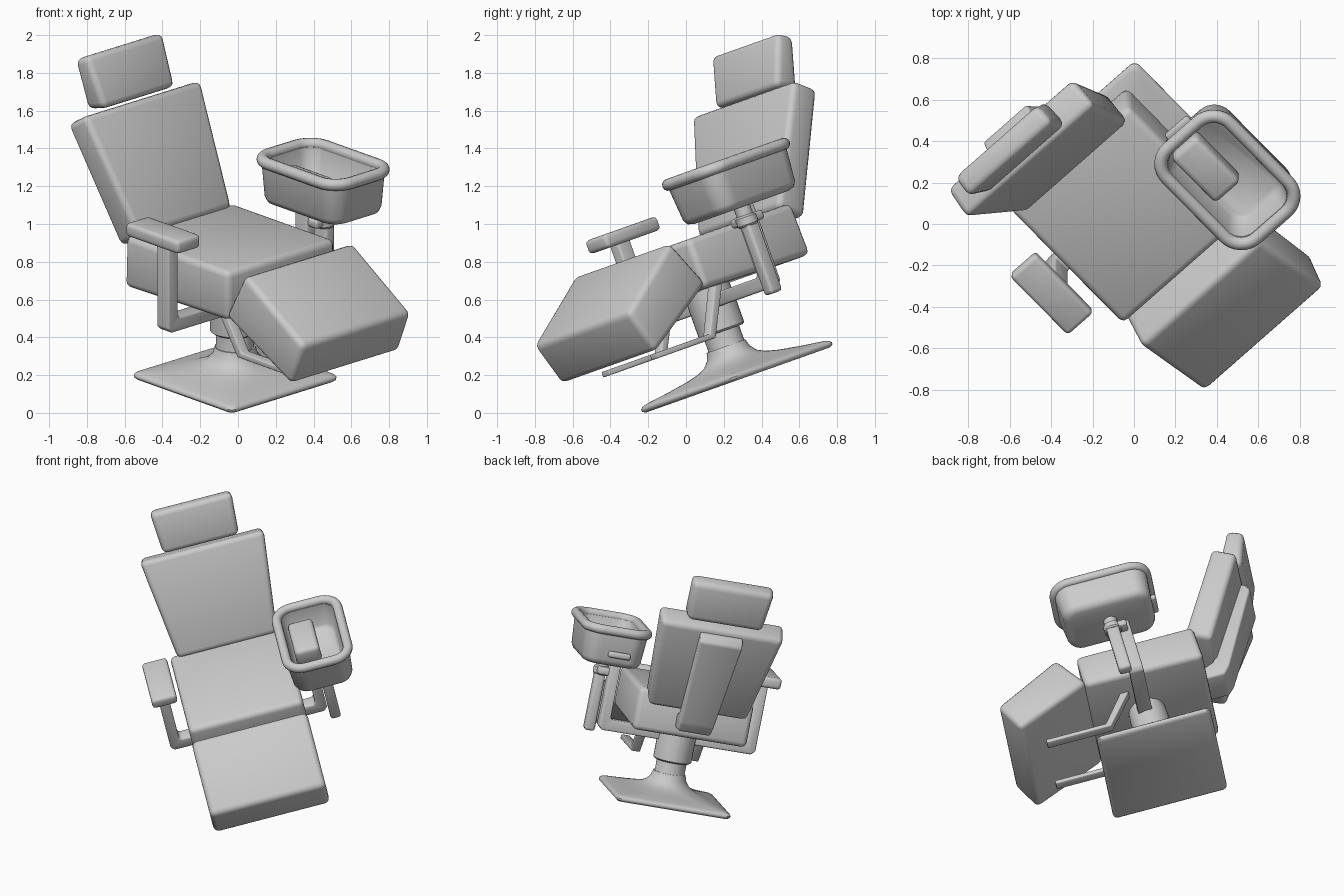
import bpy, bmesh
from math import pi, sin, cos, radians
from mathutils import Matrix

if "Cube" in bpy.data.objects:
    bpy.data.objects.remove(bpy.data.objects["Cube"])

# The chair is built upright facing -y, then tilted and turned into place
POSE = (Matrix.Translation((0.0, 0.26, 0.169))
        @ Matrix.Rotation(radians(19.5), 4, 'X') @ Matrix.Rotation(radians(43), 4, 'Z'))


def finish(name, bm, bevel=0.0, segs=3, angle=35):
    bmesh.ops.recalc_face_normals(bm, faces=bm.faces)
    if bevel:
        bmesh.ops.bevel(bm, geom=bm.edges[:], offset=bevel, segments=segs,
                        profile=0.5, affect='EDGES', clamp_overlap=True)
    me = bpy.data.meshes.new(name)
    bm.to_mesh(me)
    bm.free()
    me.transform(POSE)
    ob = bpy.data.objects.new(name, me)
    bpy.context.collection.objects.link(ob)
    bpy.ops.object.select_all(action='DESELECT')
    ob.select_set(True)
    bpy.context.view_layer.objects.active = ob
    bpy.ops.object.shade_smooth_by_angle(angle=radians(angle))
    return ob


def bridge(bm, a, b):
    """Close two matching outlines into a solid."""
    a, b = [bm.verts.new(p) for p in a], [bm.verts.new(p) for p in b]
    n = len(a)
    bm.faces.new(a)
    bm.faces.new(b[::-1])
    for i in range(n):
        j = (i + 1) % n
        bm.faces.new((a[i], b[i], b[j], a[j]))


def prism(name, prof, bevel, x=0.0):
    """Side profile of (y, z, half width) points spanned across x."""
    bm = bmesh.new()
    bridge(bm, [(x - h, y, z) for y, z, h in prof], [(x + h, y, z) for y, z, h in prof])
    return finish(name, bm, bevel)


def box(name, centre, size, bevel):
    bm = bmesh.new()
    bmesh.ops.create_cube(bm, size=1)
    bmesh.ops.scale(bm, vec=size, verts=bm.verts)
    bmesh.ops.translate(bm, vec=centre, verts=bm.verts)
    return finish(name, bm, bevel)


def loft(name, rings, closed=False, angle=35):
    bm = bmesh.new()
    vs = [[bm.verts.new(p) for p in r] for r in rings]
    n = len(vs[0])
    pairs = list(zip(vs, vs[1:])) + ([(vs[-1], vs[0])] if closed else [])
    for p, q in pairs:
        for i in range(n):
            j = (i + 1) % n
            bm.faces.new((p[i], p[j], q[j], q[i]))
    if not closed:
        bm.faces.new(vs[0][::-1])
        bm.faces.new(vs[-1])
    return finish(name, bm, angle=angle)


def rrect(cx, cy, hx, hy, r, z, k=8):
    """Rounded rectangle ring."""
    pts = []
    for q, (sx, sy) in enumerate(((1, 1), (-1, 1), (-1, -1), (1, -1))):
        for i in range(k + 1):
            t = (q + i / k) * pi / 2
            pts.append((cx + sx * (hx - r) + r * cos(t), cy + sy * (hy - r) + r * sin(t), z))
    return pts


def cylinder(name, cx, cy, prof):
    return loft(name, [rrect(cx, cy, r, r, r * 0.999, z) for r, z in prof])


# Base: shallow pyramid plate with a fillet into a round stem
plate = [(.375, .03, 0), (.388, .035, .01), (.39, .036, .022), (.382, .036, .034), (.365, .04, .042),
         (.29, .10, .06), (.22, .14, .08), (.175, .15, .098), (.145, .14, .118), (.12, .119, .15),
         (.108, .107, .19)]
loft("base", [rrect(0, .022, h, h, r, z) for h, r, z in plate], angle=45)
cylinder("stem", 0, .025, [(.106, .17), (.1, .2), (.1, .32)])
cylinder("collar", 0, .03, [(.115, .27), (.128, .28), (.128, .45), (.122, .53)])

# Cushions
prism("seat", [(-.34, .515, .39), (-.34, .79, .39), (.46, .79, .39), (.47, .50, .39)], .035)
prism("footrest", [(-.93, .53, .395), (-.47, .81, .395), (-.32, .54, .395), (-.83, .285, .395)], .035)
prism("backrest", [(.40, .79, .34), (.735, 1.40, .425), (.885, 1.31, .415), (.56, .69, .335)], .035)
prism("headrest", [(.755, 1.395, .26), (.875, 1.665, .28), (.98, 1.615, .275), (.90, 1.35, .255)], .035)

# Spine behind the backrest, bending in under the seat
prism("spine", [(.80, 1.32, .145), (.89, 1.27, .145), (.915, 1.22, .145), (.635, .62, .115),
                (.59, .56, .11), (.40, .56, .11), (.40, .63, .11), (.54, .69, .115)], .015)

# Arm brackets on both sides
for s, side in ((-1, "left"), (1, "right")):
    bm = bmesh.new()
    top = .91 if s < 0 else .86
    outline = [(.51, .40), (.535, .425), (.535, top), (.465, top), (.465, .49), (.45, .475),
               (.10, .475), (.10, .40)]
    bridge(bm, [(s * u, -.035, w) for u, w in outline], [(s * u, .06, w) for u, w in outline])
    finish(side + "_arm_bracket", bm, .012)

    # Footrest struts
    prism(side + "_footrest_strut", [(y, z, .03) for y, z in (
        (-.68, .25), (-.68, .28), (-.27, .28), (-.11, .53), (-.05, .53), (-.24, .25))], .006, x=s * .2)
box("arm_pad", (-.497, .05, .925), (.17, .41, .075), .022)

# Bowl with thick walls, rolled rim, inner block and handle
C = (.56, -.06)
wall = [(.155, .255, .07, .855), (.185, .285, .085, .866), (.2, .3, .1, .895), (.214, .316, .11, 1.09),
        (.18, .282, .09, 1.09), (.155, .258, .08, .94), (.135, .24, .07, .92)]
loft("bowl", [rrect(*C, hx, hy, r, z) for hx, hy, r, z in wall], angle=50)
rim = []
for i in range(12):
    t = 2 * pi * i / 12
    d = .032 * cos(t)
    rim.append(rrect(*C, .208 + d, .314 + d, .11 + d, 1.097 + .032 * sin(t)))
loft("bowl_rim", rim, closed=True, angle=60)
box("bowl_block", (.50, .03, .97), (.17, .32, .13), .03)
box("bowl_handle", (.53, .245, .94), (.15, .06, .04), .014)

# Bowl support post and swivel joint
box("bowl_post", (.575, -.06, .59), (.07, .085, .44), .018)
cylinder("bowl_joint", .565, -.06, [(.05, .75), (.058, .76), (.058, .80), (.045, .81), (.045, .87)])
box("bowl_joint_pin", (.54, -.03, .785), (.13, .14, .05), .015)
